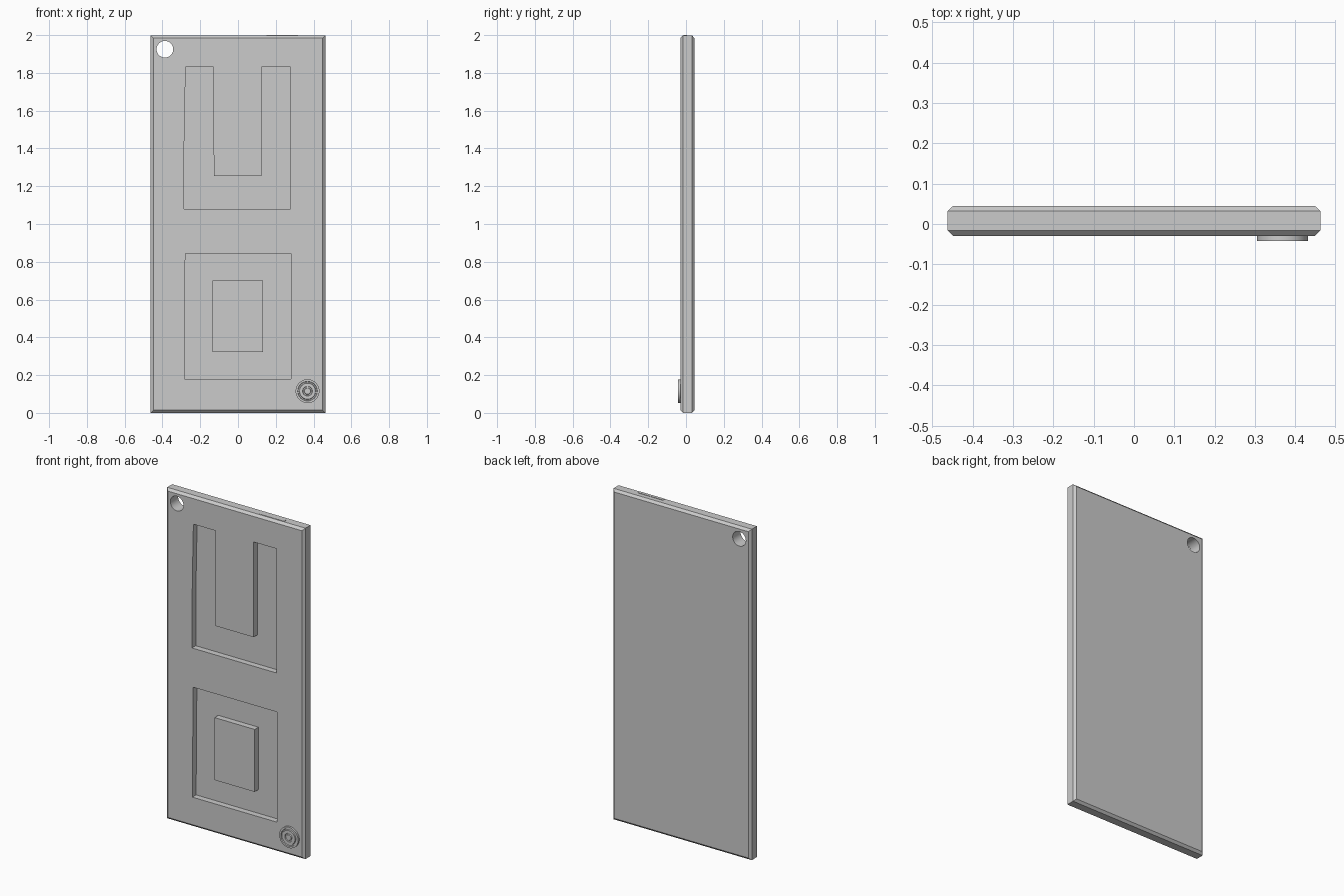
import bpy, bmesh, math

if "Cube" in bpy.data.objects:
    bpy.data.objects.remove(bpy.data.objects["Cube"])

FRONT, BACK = -0.03, 0.045
W, H = 0.462, 1.998


def finish(name, bm):
    bmesh.ops.recalc_face_normals(bm, faces=bm.faces)
    me = bpy.data.meshes.new(name)
    bm.to_mesh(me)
    bm.free()
    ob = bpy.data.objects.new(name, me)
    bpy.context.collection.objects.link(ob)
    return ob


def loft(bm, loops):
    """Skin matching loops of points and cap both ends."""
    rows = [[bm.verts.new(p) for p in lp] for lp in loops]
    n = len(rows[0])
    for a, b in zip(rows, rows[1:]):
        for i in range(n):
            j = (i + 1) % n
            bm.faces.new((a[i], a[j], b[j], b[i]))
    bm.faces.new(rows[0])
    bm.faces.new(rows[-1])


def prism(name, outline, y0, y1):
    bm = bmesh.new()
    loft(bm, [[(x, y, z) for x, z in outline] for y in (y0, y1)])
    return finish(name, bm)


def rect(x0, x1, z0, z1):
    return [(x0, z0), (x1, z0), (x1, z1), (x0, z1)]


def circle(cx, cz, r, n):
    return [(cx + r * math.cos(math.tau * i / n), cz + r * math.sin(math.tau * i / n))
            for i in range(n)]


def cut(target, cutter):
    mod = target.modifiers.new("cut", 'BOOLEAN')
    mod.operation, mod.solver, mod.object = 'DIFFERENCE', 'EXACT', cutter
    bpy.context.view_layer.objects.active = target
    bpy.ops.object.modifier_apply(modifier=mod.name)
    bpy.data.objects.remove(cutter)


# Plate with chamfered front and back borders
bm = bmesh.new()
loft(bm, [[(x, y, z) for x, z in rect(-W + c, W - c, c, H - c)]
          for y, c in ((FRONT, 0.014), (FRONT + 0.014, 0), (BACK - 0.013, 0), (BACK, 0.014))])
plate = finish("plate", bm)

# Hanging hole
cut(plate, prism("hole_cutter", circle(-0.387, 1.925, 0.044, 48), -0.2, 0.2))

# Upper channel recess
FLOOR = FRONT + 0.036
cut(plate, prism("upper_cutter", [
    (-0.286, 1.08), (0.279, 1.08), (0.279, 1.83), (0.125, 1.83), (0.125, 1.255),
    (-0.128, 1.255), (-0.13, 1.83), (-0.277, 1.83), (-0.282, 1.6), (-0.286, 1.35)],
    -0.2, FLOOR))

# Lower square recess with a raised pad left in its middle
cut(plate, prism("lower_cutter", [(-0.284, 0.18), (0.28, 0.18), (0.28, 0.845),
                                  (-0.279, 0.845)], -0.2, FLOOR))
prism("center_pad", rect(-0.136, 0.132, 0.323, 0.70), FRONT, FLOOR + 0.004)

# Thin strip on the top edge
prism_strip = prism("top_strip", rect(0.15, 0.317, H - 0.003, 2.0), -0.014, 0.005)

# Round stud in the lower corner: plain concentric rings
bm = bmesh.new()
profile = [(0.063, -0.025), (0.063, -0.042), (0.052, -0.042), (0.050, -0.036),
           (0.044, -0.036), (0.042, -0.042), (0.026, -0.042), (0.024, -0.036),
           (0.018, -0.036), (0.016, -0.042)]
loft(bm, [[(x, y, z) for x, z in circle(0.368, 0.115, r, 40)] for r, y in profile])
stud = finish("round_stud", bm)

# Smooth the round walls, keep the edges sharp
for ob in (plate, stud):
    bpy.ops.object.select_all(action='DESELECT')
    ob.select_set(True)
    bpy.context.view_layer.objects.active = ob
    bpy.ops.object.shade_smooth_by_angle(angle=math.radians(25))
